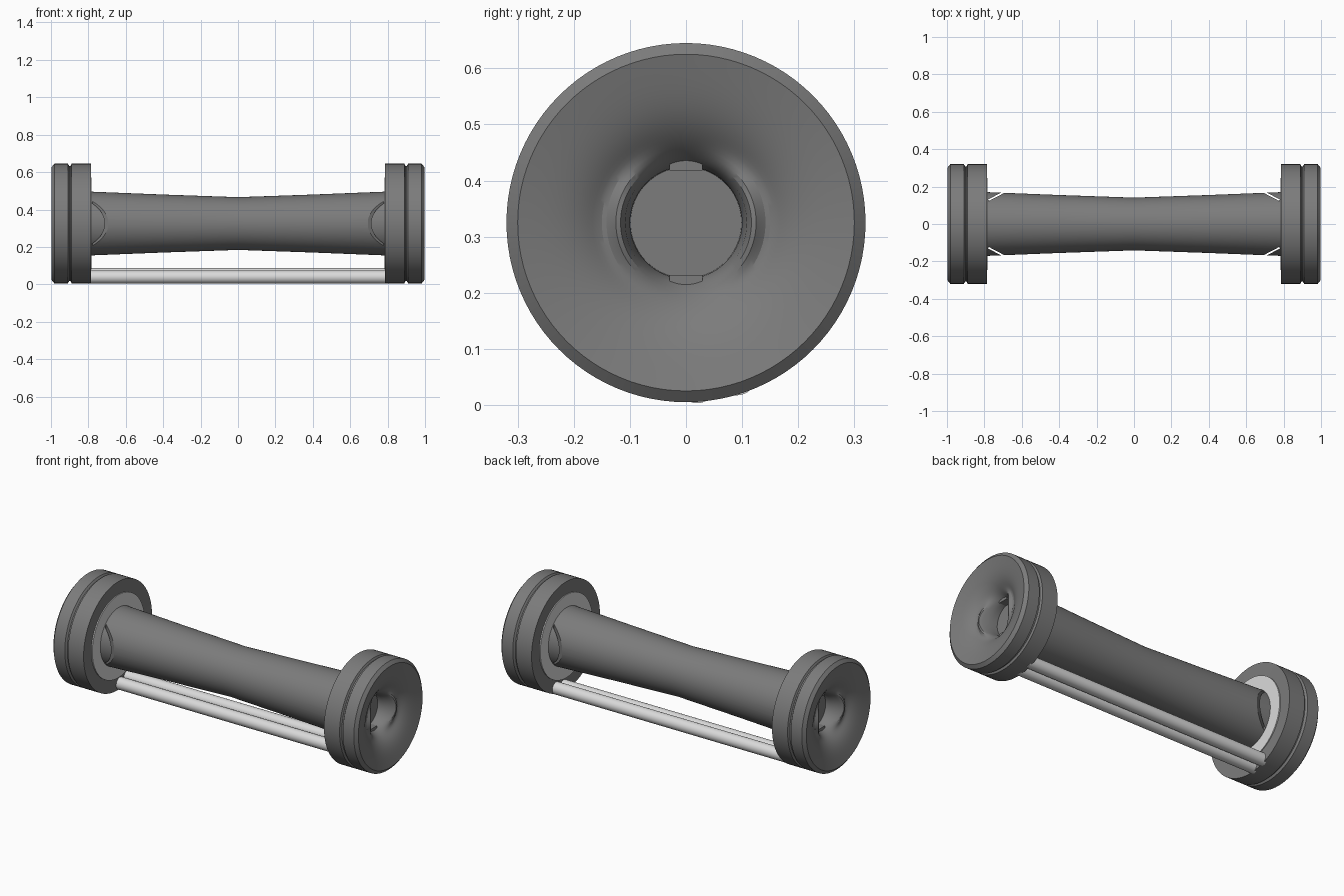
import bpy, bmesh, math
from mathutils import Matrix, Vector

cube = bpy.data.objects.get("Cube")
if cube:
    bpy.data.objects.remove(cube)

AXIS_Z = 0.325
SEG = 96


def material(name, value):
    m = bpy.data.materials.new(name)
    m.use_nodes = True
    color = (value, value, value, 1)
    m.diffuse_color = color
    m.node_tree.nodes["Principled BSDF"].inputs["Base Color"].default_value = color
    return m


DARK = material("dark grey", 0.2)
LIGHT = material("light grey", 0.7)


def finish(name, bm, mat, smooth=True):
    bmesh.ops.remove_doubles(bm, verts=bm.verts, dist=1e-5)
    bmesh.ops.recalc_face_normals(bm, faces=bm.faces)
    me = bpy.data.meshes.new(name)
    bm.to_mesh(me)
    bm.free()
    me.materials.append(mat)
    ob = bpy.data.objects.new(name, me)
    bpy.context.collection.objects.link(ob)
    if smooth:
        bpy.ops.object.select_all(action="DESELECT")
        ob.select_set(True)
        bpy.context.view_layer.objects.active = ob
        bpy.ops.object.shade_smooth_by_angle(angle=math.radians(25))
    return ob


def lathe(name, profile, mat, side=1, y=0, z=AXIS_Z, seg=SEG, lift=None):
    """Turn (x, radius) points about a lengthwise axis; lift shifts x by radius and angle."""
    bm = bmesh.new()
    rings = []
    for x, r in profile:
        ring = []
        for i in range(seg):
            a = math.tau * i / seg
            dx = lift(r, a) if lift else 0
            ring.append(bm.verts.new((side * (x + dx), y + r * math.cos(a), z + r * math.sin(a))))
        rings.append(ring)
    for a, b in zip(rings, rings[1:]):
        for i in range(seg):
            j = (i + 1) % seg
            bm.faces.new((a[i], a[j], b[j], b[i]))
    for ring, (x, r) in ((rings[0], profile[0]), (rings[-1], profile[-1])):
        if profile[0] != profile[-1]:
            bm.faces.new(ring)
    return finish(name, bm, mat)


def collar(r, a):
    # Two raised lips at the sides of the throat
    fade = math.exp(-((r - 0.115) / 0.022) ** 2) if 0.1 <= r < 0.2 else 0
    return 0.055 * fade * math.cos(a) ** 2


# Waisted tube
tube = lathe("waisted_tube", [(-0.8, 0.171), (-0.4, 0.155), (0, 0.141), (0.4, 0.155), (0.8, 0.171)], DARK)

# Slanted slits near the tube ends
for sx in (-1, 1):
    for sy in (-1, 1):
        bm = bmesh.new()
        bmesh.ops.create_cube(bm, size=1)
        along = Vector((0.08 * sx, -0.042 * sy, 0)).normalized()
        place = Matrix.Translation((0.738 * sx, 0.148 * sy, AXIS_Z))
        turn = Matrix.Rotation(math.atan2(along.y, along.x), 4, "Z")
        bm.transform(place @ turn @ Matrix.Diagonal((0.092, 0.009, 0.4, 1)))
        cutter = finish("slit_cutter", bm, DARK, smooth=False)
        cutter.hide_render = True
        cutter.hide_set(True)
        cut = tube.modifiers.new("slit", "BOOLEAN")
        cut.operation = "DIFFERENCE"
        cut.solver = "EXACT"
        cut.object = cutter

bpy.context.view_layer.update()
cut_mesh = bpy.data.meshes.new_from_object(tube.evaluated_get(bpy.context.evaluated_depsgraph_get()))
tube.modifiers.clear()
tube.data = cut_mesh
for ob in [o for o in bpy.data.objects if o.name.startswith("slit_cutter")]:
    bpy.data.objects.remove(ob)

for side, label in ((1, "left"), (-1, "right")):
    # Grooved end wheel whose outer face is a flared dish
    shell = [(0.787, 0.15), (0.787, 0.32), (0.889, 0.32), (0.895, 0.308),
             (0.902, 0.308), (0.91, 0.32), (0.982, 0.32), (0.998, 0.3)]
    dish = []
    for k in range(1, 25):
        r = 0.3 - 0.2 * k / 24
        t = (0.3 - r) / 0.2
        dish.append((0.998 - 0.05 * t - 0.075 * t ** 4, r))
    lathe(label + "_end_wheel", shell + dish + [(0.845, 0.099)], DARK, side, lift=collar)

    # Small flat keys above and below the throat
    for sz in (-1, 1):
        bm = bmesh.new()
        bmesh.ops.create_cube(bm, size=1)
        bm.transform(Matrix.Translation((0.865 * side, 0, AXIS_Z + 0.107 * sz)) @
                     Matrix.Diagonal((0.05, 0.058, 0.028, 1)))
        finish(label + "_throat_key", bm, DARK, smooth=False)

    # Pale ring on the inner face
    lathe(label + "_inner_ring", [(0.782, 0.165), (0.782, 0.245), (0.79, 0.245),
                                  (0.79, 0.165), (0.782, 0.165)], LIGHT, side)

# Pair of rods under the tube
for name, angle in (("centre_rod", 4), ("back_rod", 18.3)):
    a = math.radians(angle)
    lathe(name, [(-0.8, 0.0355), (0.8, 0.0355)], LIGHT,
          y=0.287 * math.sin(a), z=AXIS_Z - 0.287 * math.cos(a), seg=32)
